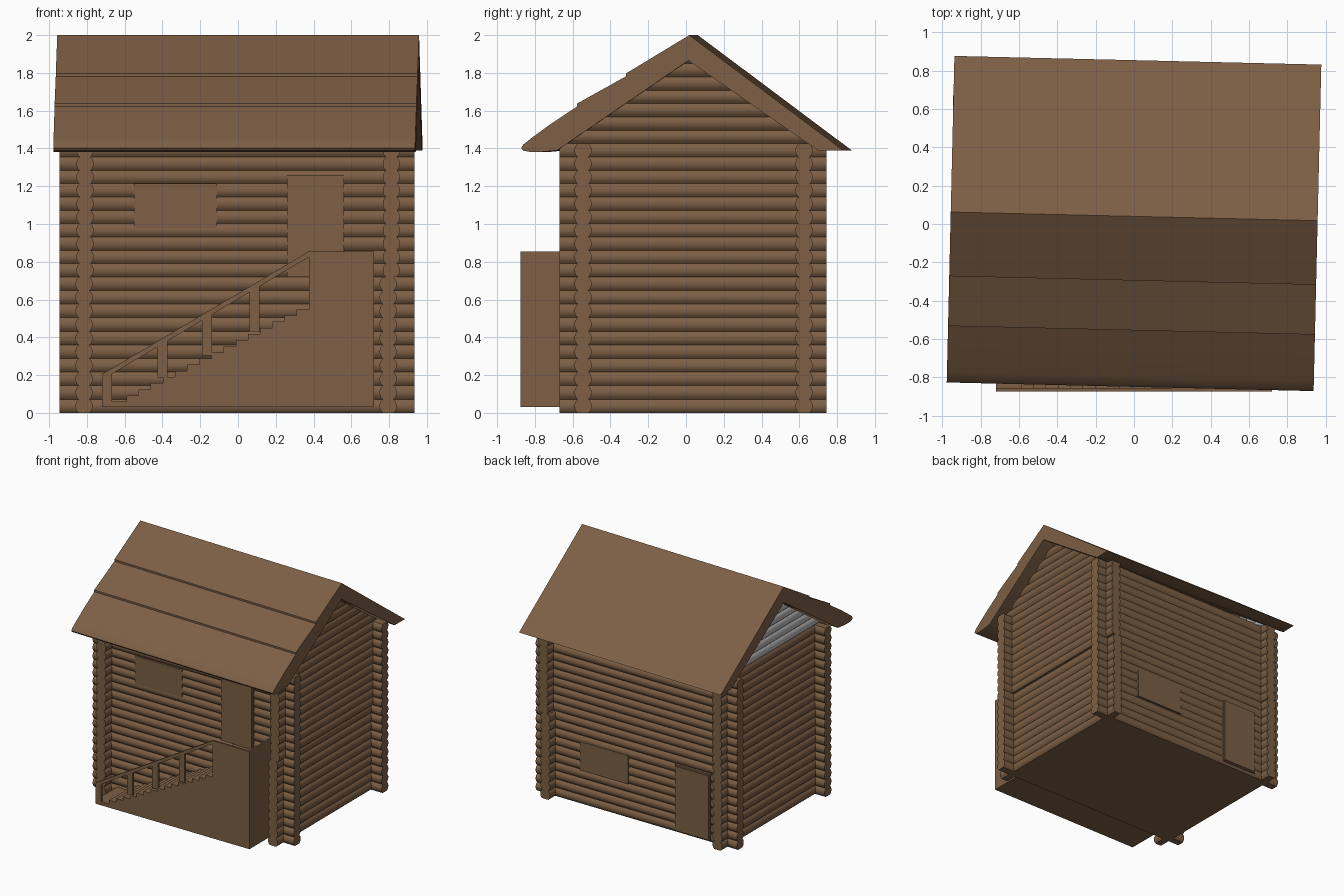
import bpy, bmesh, math
from mathutils import Vector

if "Cube" in bpy.data.objects:
    bpy.data.objects.remove(bpy.data.objects["Cube"])


def material(name, rgb):
    m = bpy.data.materials.new(name)
    m.diffuse_color = (*rgb, 1)
    m.use_nodes = True
    m.node_tree.nodes["Principled BSDF"].inputs["Base Color"].default_value = m.diffuse_color
    return m


BROWN = material("brown wood", (0.205, 0.115, 0.059))
GREY = material("grey", (0.5, 0.5, 0.5))


def prism(name, profile, axis, a0, a1, mat=BROWN, smooth=False, cuts=()):
    """Extrude a 2D profile (side, z) along x or y; cuts are (point, normal) planes."""
    bm = bmesh.new()

    def ring(a):
        return [bm.verts.new((a, s, z) if axis == "x" else (s, a, z)) for s, z in profile]

    r0, r1 = ring(a0), ring(a1)
    n = len(profile)
    for i in range(n):
        j = (i + 1) % n
        bm.faces.new((r0[i], r0[j], r1[j], r1[i]))
    bm.faces.new(r0)
    bm.faces.new(r1)
    bmesh.ops.recalc_face_normals(bm, faces=bm.faces)
    for co, no in cuts:
        bmesh.ops.bisect_plane(bm, geom=bm.verts[:] + bm.edges[:] + bm.faces[:],
                               plane_co=co, plane_no=no, clear_outer=True)
    me = bpy.data.meshes.new(name)
    bm.to_mesh(me)
    bm.free()
    me.materials.append(mat)
    ob = bpy.data.objects.new(name, me)
    bpy.context.collection.objects.link(ob)
    if smooth:
        bpy.ops.object.select_all(action="DESELECT")
        ob.select_set(True)
        bpy.context.view_layer.objects.active = ob
        bpy.ops.object.shade_smooth_by_angle(angle=math.radians(35))
    return ob


def box(name, x0, x1, y0, y1, z0, z1):
    return prism(name, [(x0, z0), (x1, z0), (x1, z1), (x0, z1)], "y", y0, y1)


def log_wall(name, axis, centre, a0, a1, z0, z1, count, mat=BROWN, cuts=(), r=0.046, seg=5):
    """Stack of overlapping round logs as one scalloped profile."""
    pitch = (z1 - z0) / count
    half = math.asin(pitch / 2 / r)
    side = [(r * math.cos(half), z0)]
    for i in range(count):
        zc = z0 + (i + 0.5) * pitch
        for k in range(1, seg + 1):
            t = -half + 2 * half * k / seg
            side.append((r * math.cos(t), zc + r * math.sin(t)))
    profile = [(centre + s, z) for s, z in side] + [(centre - s, z) for s, z in reversed(side)]
    return prism(name, profile, axis, a0, a1, mat, True, cuts)


# Two storeys of crossing log walls
for storey, z0, z1, xl, xr in (("lower", 0.0, 0.72, -0.815, 0.795),
                               ("upper", 0.72, 1.425, -0.81, 0.812)):
    log_wall(storey + "_front_wall", "x", -0.545, -0.945, 0.935, z0, z1, 10)
    log_wall(storey + "_back_wall", "x", 0.625, -0.945, 0.935, z0, z1, 10)
    log_wall(storey + "_left_wall", "y", xl, -0.67, 0.745, z0, z1, 10)
    log_wall(storey + "_right_wall", "y", xr, -0.67, 0.745, z0, z1, 10)

# Floor
box("floor", -0.82, 0.80, -0.55, 0.63, 0.0, 0.02)

# Gables trimmed to the roof slopes
apex = Vector((0, 0.03, 1.93))
trims = [(apex, Vector((0, s * 0.72, 1)).normalized()) for s in (1, -1)]
log_wall("left_gable", "y", -0.81, -0.74, 0.80, 1.425, 1.92, 7, GREY, trims)
log_wall("right_gable", "y", 0.812, -0.74, 0.80, 1.425, 1.92, 7, BROWN, trims)

# Roof, slightly twisted, with two overlapping sheets and a rounded front eave
roof = prism("roof", [
    (0.855, 1.39), (0.04, 2.0),
    (-0.295, 1.797), (-0.295, 1.782), (-0.555, 1.637), (-0.555, 1.622),
    (-0.70, 1.525), (-0.80, 1.452), (-0.84, 1.42), (-0.85, 1.402), (-0.838, 1.388),
    (-0.80, 1.381), (-0.75, 1.381), (-0.66, 1.39),
    (0.035, 1.865), (0.72, 1.39)], "x", -0.958, 0.958, BROWN, True)
roof.rotation_euler.z = math.radians(-1.35)

# Front door and window upstairs
box("front_door_frame", 0.26, 0.56, -0.598, -0.55, 0.72, 1.26)
box("front_door", 0.272, 0.55, -0.604, -0.55, 0.735, 1.245)
box("front_window", -0.55, -0.11, -0.592, -0.55, 0.98, 1.215)

# Back door and window downstairs
box("back_door_frame", -0.70, -0.37, 0.63, 0.678, 0.02, 0.58)
box("back_door", -0.69, -0.38, 0.63, 0.684, 0.03, 0.567)
box("back_window", 0.07, 0.52, 0.63, 0.673, 0.29, 0.53)

# Landing with parapet
X0, X1, YF, YB = 0.375, 0.72, -0.875, -0.56
box("landing", X0, X1, YF, YB, 0.03, 0.715)
box("landing_front_parapet", X0, X1, YF, YF + 0.015, 0.70, 0.855)
box("landing_side_parapet", X1 - 0.015, X1, YF, YB, 0.70, 0.855)

# Stairs
STEPS, XS = 17, -0.72
run = (X0 - XS) / STEPS
outline = [(X0, 0.03), (XS, 0.03)]
for i in range(STEPS):
    z = 0.06 + 0.0325 * max(i - 1, 0)
    outline += [(XS + i * run, z), (XS + (i + 1) * run, z)]
prism("stairs", [p for i, p in enumerate(outline) if p not in outline[:i]], "y", YF, YB)


# Handrail and balusters
def rail_z(x):
    return 0.205 + (x - XS) * 0.65 / (X0 - XS)


prism("handrail", [(XS, rail_z(XS) - 0.03), (X0, 0.825), (X0, 0.855), (XS, rail_z(XS))],
      "y", YF, YF + 0.02)
for i, x in enumerate((-0.72, -0.425, -0.19, 0.06)):
    base = 0.04 + 0.5 * (x - XS)
    w = 0.053
    prism(f"baluster_{i + 1}", [(x, base), (x + w, base), (x + w, rail_z(x + w) - 0.01),
                                (x, rail_z(x) - 0.01)], "y", YF, YF + 0.02)
